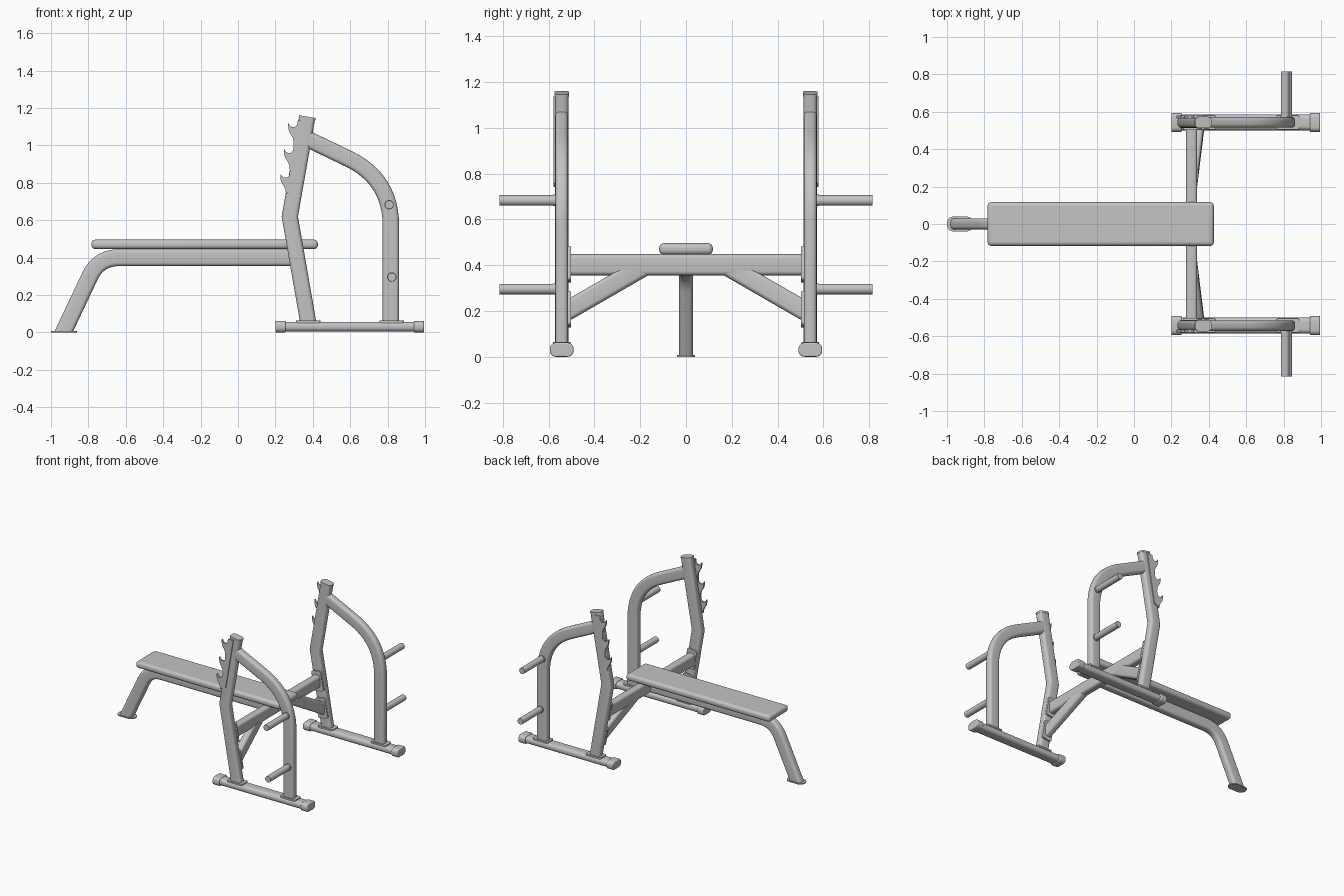
import bpy, bmesh
from math import sin, cos, pi
from mathutils import Vector

if "Cube" in bpy.data.objects:
    bpy.data.objects.remove(bpy.data.objects["Cube"])

steel = bpy.data.materials.new("grey_steel")
steel.use_nodes = True
GREY = (0.55, 0.55, 0.55, 1)
steel.diffuse_color = GREY
steel.node_tree.nodes["Principled BSDF"].inputs["Base Color"].default_value = GREY

SIDE = 0.543  # distance of each rack frame from the centre line
X, Y, Z = Vector((1, 0, 0)), Vector((0, 1, 0)), Vector((0, 0, 1))


def finish(name, bm, mirror=False, bevel=0):
    bmesh.ops.recalc_face_normals(bm, faces=bm.faces)
    mesh = bpy.data.meshes.new(name)
    bm.to_mesh(mesh)
    bm.free()
    obj = bpy.data.objects.new(name, mesh)
    bpy.context.collection.objects.link(obj)
    mesh.materials.append(steel)
    bpy.ops.object.select_all(action='DESELECT')
    obj.select_set(True)
    bpy.context.view_layer.objects.active = obj
    bpy.ops.object.shade_smooth_by_angle(angle=0.6)
    if bevel:
        mod = obj.modifiers.new("Rounding", 'BEVEL')
        mod.width, mod.segments, mod.limit_method = bevel, 4, 'ANGLE'
        mod.angle_limit = 1.0
    if mirror:
        mod = obj.modifiers.new("Mirror", 'MIRROR')
        mod.use_axis = (False, True, False)
    return obj


def rounded_rect(w, d, r, steps=5):
    pts = []
    for q, (sx, sy) in enumerate([(1, 1), (-1, 1), (-1, -1), (1, -1)]):
        for i in range(steps + 1):
            a = (q + i / steps) * pi / 2
            pts.append((sx * (w / 2 - r) + r * cos(a), sy * (d / 2 - r) + r * sin(a)))
    return pts


def fillet(a, corner, b, cut, steps=12):
    """Path a-corner-b with the corner replaced by a smooth bend."""
    a, c, b = Vector(a), Vector(corner), Vector(b)
    s, e = c + (a - c).normalized() * cut, c + (b - c).normalized() * cut
    bend = []
    for i in range(steps + 1):
        t = i / steps
        bend.append(s * (1 - t) ** 2 + c * 2 * t * (1 - t) + e * t * t)
    return [a] + bend + [b]


def tube(name, path, w, d, r, normal, mirror=False, ends=(None, None), bevel=0):
    """Sweep a rounded rectangle; w lies in the bend plane, d along its normal."""
    path = [Vector(p) for p in path]
    dirs = [(b - a).normalized() for a, b in zip(path, path[1:])]
    bm = bmesh.new()
    rings = []
    for i, p in enumerate(path):
        t = dirs[max(i - 1, 0)]
        plane = t + dirs[min(i, len(dirs) - 1)]
        if i == 0 and ends[0]:
            plane = ends[0]
        if i == len(path) - 1 and ends[1]:
            plane = ends[1]
        n = (normal - t * normal.dot(t)).normalized()
        side = t.cross(n)
        ring = []
        for u, v in rounded_rect(w, d, r):
            off = side * u + n * v
            ring.append(bm.verts.new(p + off - t * (off.dot(plane) / t.dot(plane))))
        rings.append(ring)
    for r0, r1 in zip(rings, rings[1:]):
        for k in range(len(r0)):
            j = (k + 1) % len(r0)
            bm.faces.new((r0[k], r0[j], r1[j], r1[k]))
    bm.faces.new(rings[0])
    bm.faces.new(rings[-1])
    return finish(name, bm, mirror, bevel)


def rack(x, z):
    return (x, SIDE, z)


# Bench pad
bm = bmesh.new()
bmesh.ops.create_cube(bm, size=1)
for v in bm.verts:
    v.co = (v.co.x * 1.21 - 0.178, v.co.y * 0.234, v.co.z * 0.05 + 0.471)
finish("bench_pad", bm, bevel=0.02)

# Bench beam bending into the front leg, with its foot plate
tube("bench_beam_leg", fillet((0.29, 0, 0.4), (-0.745, 0, 0.4), (-0.932, 0, 0.004), 0.11),
     0.09, 0.06, 0.02, Y, ends=(None, Z))
tube("leg_foot_plate", [(-0.93, 0, 0), (-0.93, 0, 0.008)], 0.08, 0.14, 0.035, X)

# Floor rails and end caps
tube("floor_rails", [rack(0.23, 0.031), rack(0.97, 0.031)], 0.085, 0.051, 0.022, Z, True)
for name, x0, x1 in (("rail_caps_inner", 0.2, 0.255), ("rail_caps_outer", 0.94, 0.995)):
    tube(name, [rack(x0, 0.031), rack(x1, 0.031)], 0.103, 0.062, 0.026, Z, True, bevel=0.006)

# Bent uprights and top caps
top = Vector(rack(0.37, 1.15))
knee = Vector(rack(0.277, 0.62))
lean = (top - knee).normalized()
tube("uprights", [rack(0.376, 0.05), knee, top], 0.086, 0.058, 0.02, Y, True)
tube("upright_caps", [top - lean * 0.008, top + lean * 0.004], 0.09, 0.062, 0.022, Y, True)

# Curved rear posts
tube("rear_posts", fillet(rack(0.37, 1.035), rack(0.8175, 0.82), rack(0.8175, 0.05), 0.25),
     0.088, 0.056, 0.02, Y, True)

# Mounting plates on the floor rails
for name, x, length in (("upright_base_plates", 0.376, 0.13), ("post_base_plates", 0.822, 0.13)):
    tube(name, [rack(x, 0.052), rack(x, 0.064)], 0.075, length, 0.015, X, True)

# Plate storage pegs with collars
for level, x, z in (("upper", 0.808, 0.683), ("lower", 0.822, 0.296)):
    tube(level + "_pegs", [(x, SIDE, z), (x, 0.815, z)], 0.046, 0.046, 0.0225, Z, True)
    tube(level + "_peg_collars", [(x, SIDE, z), (x, 0.58, z)], 0.05, 0.05, 0.0245, Z, True)

# Bar hook plates on the outer faces of the uprights
hook = [(0.052, 0.015), (0.048, -0.01), (0.036, -0.022), (0.02, -0.022), (0.008, -0.013),
        (0, 0), (0.001, -0.03), (0.007, -0.05), (0.018, -0.066), (0.027, -0.085), (0.03, -0.108)]
outline = [(0.365, 1.14)]
for tx, tz in ((0.268, 1.12), (0.246, 0.982), (0.226, 0.85)):
    outline += [(tx + dx, tz + dz) for dx, dz in hook]
outline.append((0.3, 0.76))
bm = bmesh.new()
face = bm.faces.new([bm.verts.new((x, 0.565, z)) for x, z in outline])
extruded = bmesh.ops.extrude_face_region(bm, geom=[face])["geom"]
bmesh.ops.translate(bm, vec=(0, 0.014, 0), verts=[g for g in extruded if isinstance(g, bmesh.types.BMVert)])
finish("bar_hooks", bm, True)

# Crossbar, diagonal braces and their flanges
tube("crossbar", [(0.308, -0.51, 0.402), (0.308, 0.51, 0.402)], 0.092, 0.06, 0.018, X)
tube("diagonal_braces", [(0.346, 0.508, 0.207), (0.31, 0.215, 0.376)], 0.085, 0.056, 0.018, X,
     True, ends=(Y, Z))
for name, x, z in (("crossbar_flanges", 0.314, 0.403), ("brace_flanges", 0.349, 0.207)):
    slope = Vector((-0.176, 0, 0.984))
    tube(name, [(x, 0.503, z), (x, 0.52, z)], 0.08, 0.15, 0.015, slope, True)
